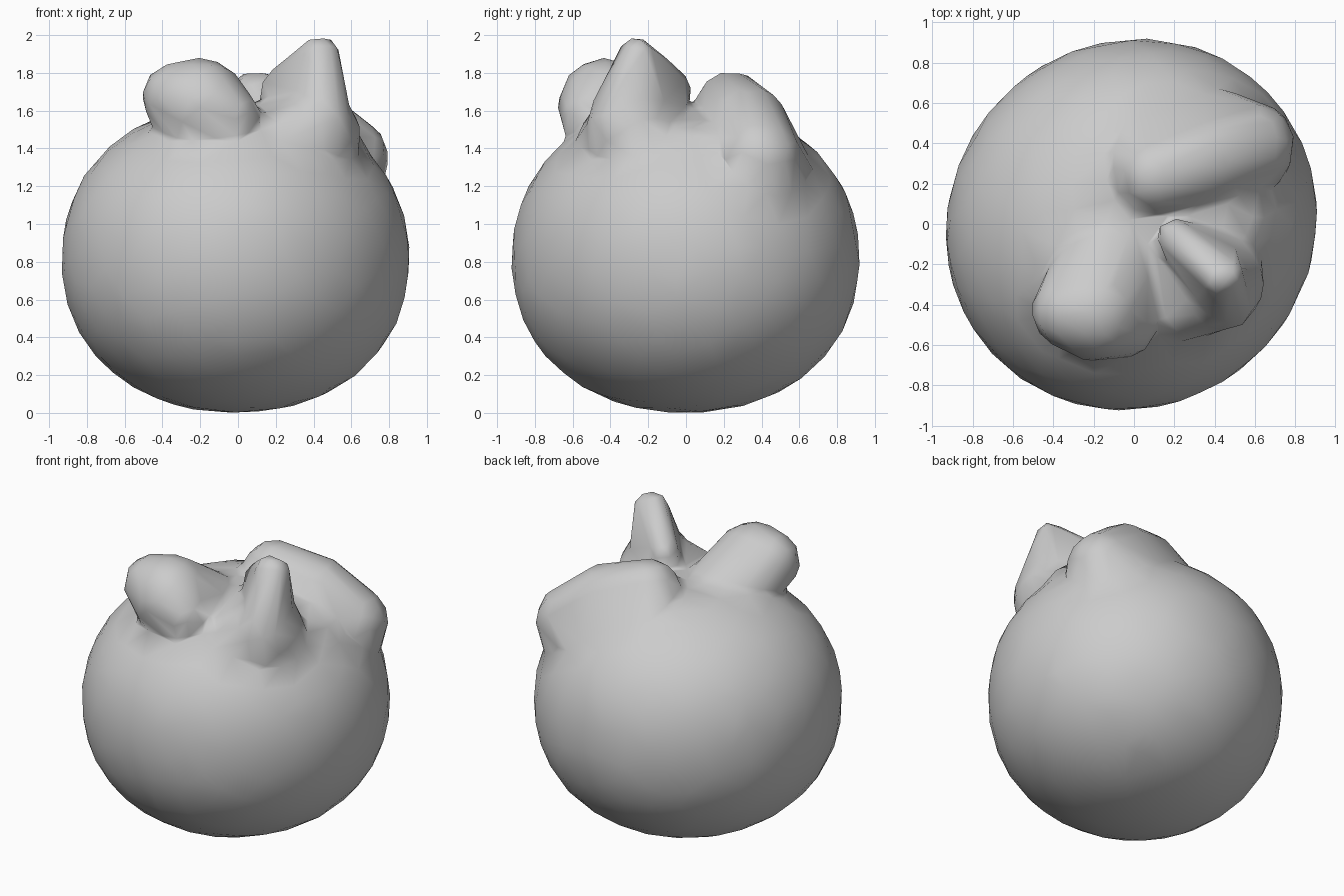
import bpy
import bmesh
from math import radians
from mathutils import Matrix

cube = bpy.data.objects.get("Cube")
if cube:
    bpy.data.objects.remove(cube, do_unlink=True)

# Soft grey clay
clay = bpy.data.materials.new("grey_clay")
clay.use_nodes = True
clay.diffuse_color = (0.6, 0.6, 0.6, 1)
clay.node_tree.nodes["Principled BSDF"].inputs["Base Color"].default_value = clay.diffuse_color

bm = bmesh.new()


def hull(*balls):
    """Wrap a convex skin around balls given as (x, y, z, radius)."""
    part = bmesh.new()
    for x, y, z, r in balls:
        bmesh.ops.create_icosphere(part, subdivisions=3, radius=r,
                                   matrix=Matrix.Translation((x, y, z)))
    out = bmesh.ops.convex_hull(part, input=part.verts)
    inner = {g for g in out["geom_interior"] if isinstance(g, bmesh.types.BMVert)}
    bmesh.ops.delete(part, geom=list(inner), context="VERTS")
    mesh = bpy.data.meshes.new("part")
    part.to_mesh(mesh)
    part.free()
    bm.from_mesh(mesh)
    bpy.data.meshes.remove(mesh)


# Round body: slightly squared in profile, longer along one diagonal
POWER = 2.15
bmesh.ops.create_icosphere(bm, subdivisions=4, radius=1)
for v in bm.verts:
    across = v.co.xy.length
    v.co /= (across ** POWER + abs(v.co.z) ** POWER) ** (1 / POWER)
bm.transform(Matrix.Translation((-0.013, -0.003, 0.818))
             @ Matrix.Rotation(radians(45), 4, "Z")
             @ Matrix.Diagonal((0.943, 0.9, 0.818, 1)))

# Overhanging front lobe, sloping back into the crown
hull((-0.08, -0.08, 1.4, 0.24), (-0.2, -0.43, 1.63, 0.25),
     (-0.32, -0.43, 1.67, 0.19), (-0.06, -0.5, 1.57, 0.17))

# Broad side lobe carrying a wedge-shaped horn
hull((0.15, -0.12, 1.38, 0.24), (0.4, -0.28, 1.47, 0.25), (0.22, -0.4, 1.43, 0.18))
hull((0.2, -0.06, 1.72, 0.09), (0.45, -0.38, 1.54, 0.15), (0.38, -0.22, 1.5, 0.18),
     (0.42, -0.27, 1.925, 0.075), (0.47, -0.25, 1.91, 0.075))

# Ridge curling around the back, each stretch footed in the body
ridge = [(0.1, 0.24, 1.62, 0.19), (0.36, 0.32, 1.52, 0.22), (0.58, 0.39, 1.35, 0.22)]
feet = [(0.02, 0.36, 1.26, 0.27), (0.35, 0.44, 1.22, 0.25), (0.54, 0.38, 1.22, 0.22)]
for i in range(len(ridge) - 1):
    hull(*ridge[i:i + 2], *feet[i:i + 2])

# Shallow saddle between the horn and the ridge
hull((0.2, 0.05, 1.36, 0.22), (0.46, 0.05, 1.3, 0.25))

mesh = bpy.data.meshes.new("lobed_ball")
bm.to_mesh(mesh)
bm.free()
ball = bpy.data.objects.new("lobed_ball", mesh)
bpy.context.collection.objects.link(ball)
mesh.materials.append(clay)

# Fuse, soften and simplify the skin
fuse = ball.modifiers.new("fuse", "REMESH")
fuse.mode = "VOXEL"
fuse.voxel_size = 0.025
soften = ball.modifiers.new("soften", "SMOOTH")
soften.factor = 0.5
soften.iterations = 14
simplify = ball.modifiers.new("simplify", "DECIMATE")
simplify.ratio = 0.02

bpy.context.view_layer.objects.active = ball
ball.select_set(True)
for name in ("fuse", "soften", "simplify"):
    bpy.ops.object.modifier_apply(modifier=name)
bpy.ops.object.shade_smooth()
